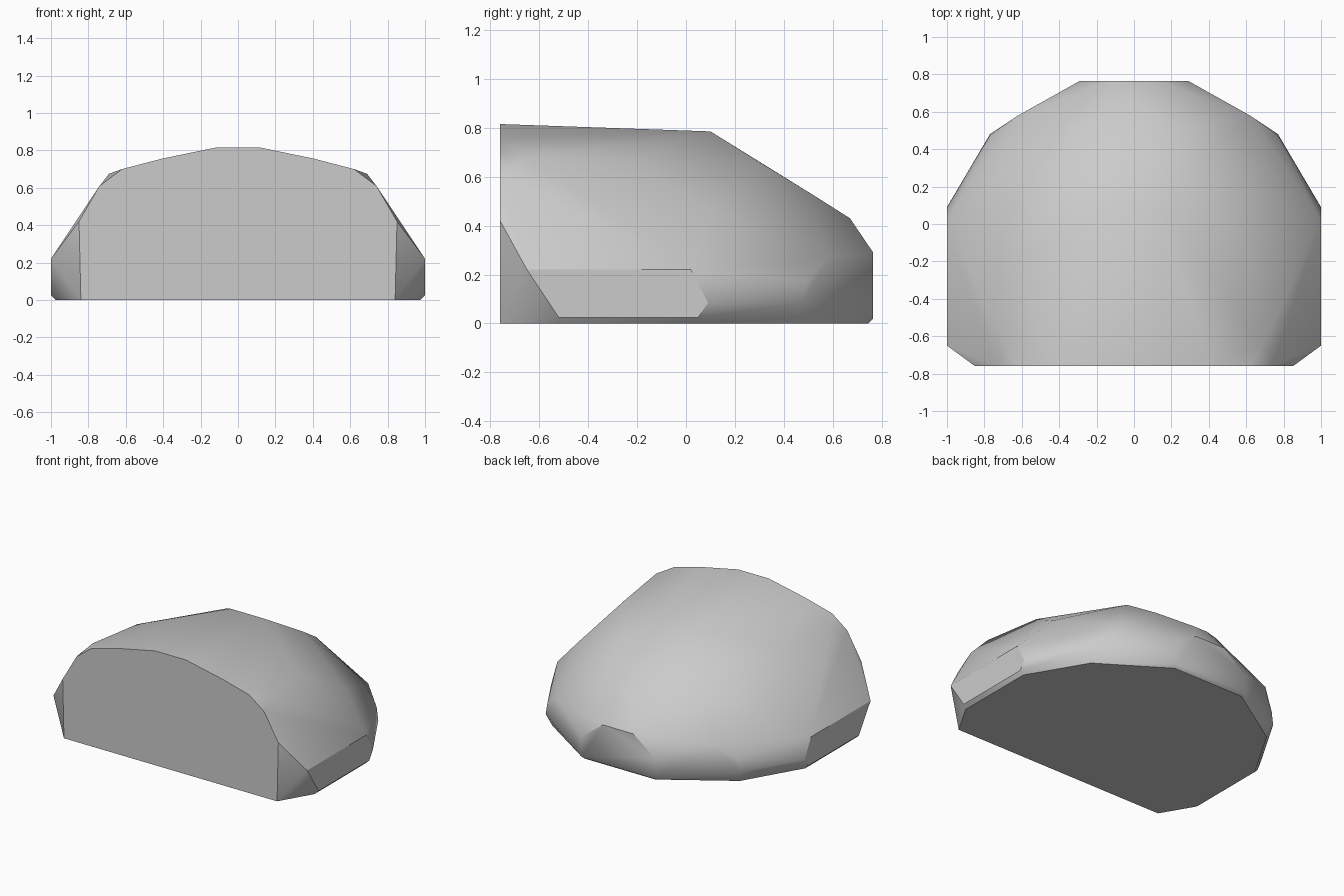
import bpy, bmesh, math

cube = bpy.data.objects.get("Cube")
if cube:
    bpy.data.objects.remove(cube, do_unlink=True)

# Stone material
stone = bpy.data.materials.new("stone_grey")
stone.use_nodes = True
colour = (0.6, 0.6, 0.6, 1)
stone.diffuse_color = colour
stone.node_tree.nodes["Principled BSDF"].inputs["Base Color"].default_value = colour

# Corners of one half of the boulder, mirrored across x
front = [(0.84, -0.76, 0), (0.85, -0.76, 0.42), (0.74, -0.76, 0.61),
         (0.62, -0.76, 0.70), (0.41, -0.76, 0.755), (0.12, -0.76, 0.815)]
base = [(0.975, -0.53, 0), (0.975, 0.05, 0), (0.74, 0.45, 0), (0.28, 0.745, 0)]
girdle = [(1, -0.65, 0.22), (1, -0.52, 0.025), (1, 0.05, 0.025), (1, 0.09, 0.085),
          (1, 0.02, 0.22), (0.77, 0.48, 0.085), (0.29, 0.765, 0.02)]
back = [(0.29, 0.765, 0.16), (0.75, 0.49, 0.17), (0.62, 0.58, 0.27),
        (0.12, 0.765, 0.29), (0.05, 0.67, 0.43)]
crown = [(0.69, -0.65, 0.675), (0.64, -0.22, 0.66), (0.77, 0.1, 0.46),
         (0.13, 0.1, 0.785), (0.31, 0.3, 0.66), (0.25, 0.52, 0.525)]

bm = bmesh.new()
for x, y, z in front + base + girdle + back + crown:
    for side in (1, -1):
        bm.verts.new((side * x, y, z))
hull = bmesh.ops.convex_hull(bm, input=bm.verts[:])
spare = {v for v in hull["geom_interior"] + hull["geom_unused"]
         if isinstance(v, bmesh.types.BMVert)}
bmesh.ops.delete(bm, geom=list(spare), context="VERTS")
# Merge nearly coplanar triangles into broad facets
bmesh.ops.dissolve_limit(bm, angle_limit=math.radians(3),
                         verts=bm.verts[:], edges=bm.edges[:])
bmesh.ops.recalc_face_normals(bm, faces=bm.faces[:])

mesh = bpy.data.meshes.new("boulder")
bm.to_mesh(mesh)
bm.free()
mesh.materials.append(stone)
boulder = bpy.data.objects.new("boulder", mesh)
bpy.context.collection.objects.link(boulder)

# Soft shading on shallow facets, crisp along steep edges
bpy.context.view_layer.objects.active = boulder
boulder.select_set(True)
bpy.ops.object.shade_smooth_by_angle(angle=math.radians(30))
